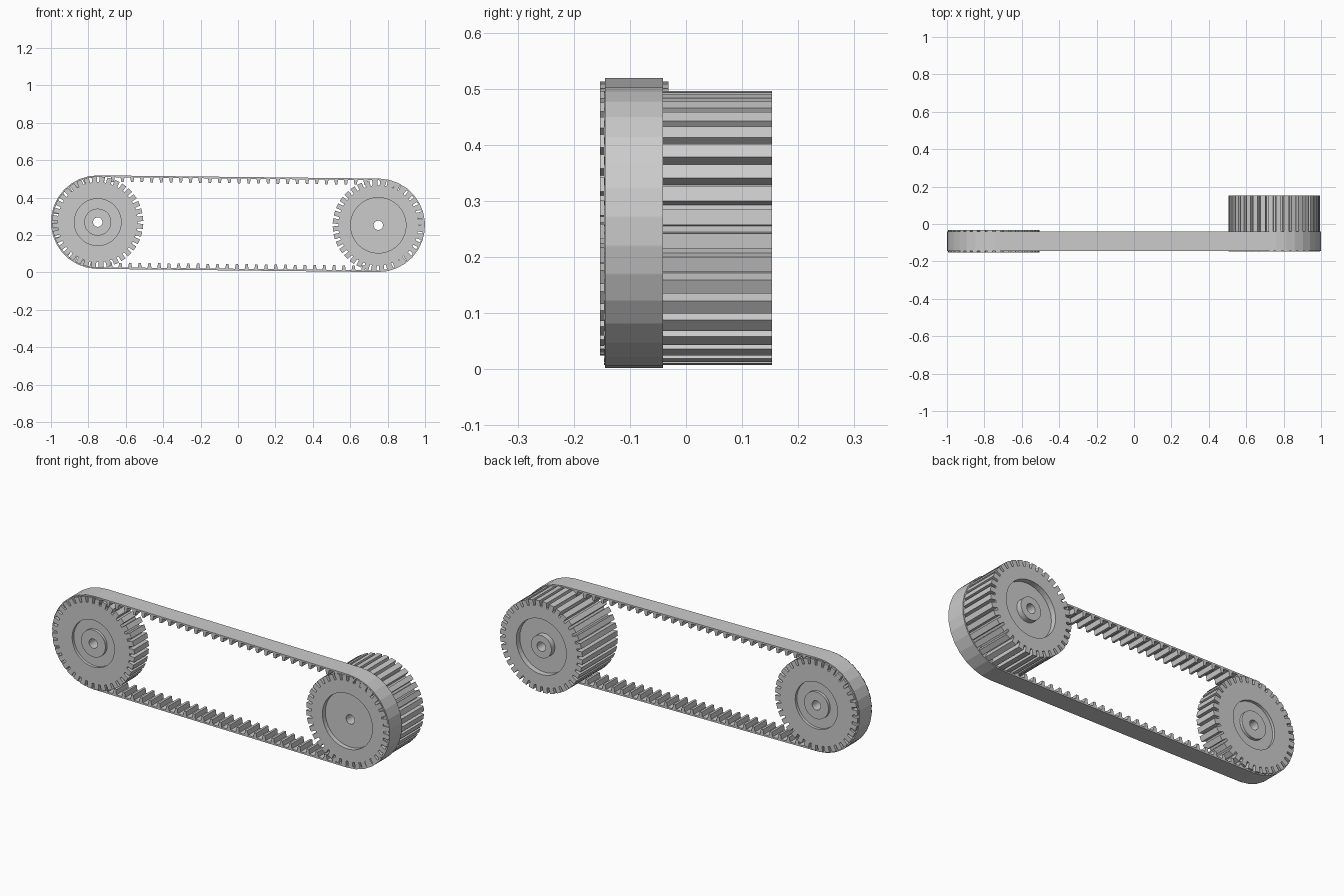
import bpy
import bmesh
from math import radians, sin, cos, pi, hypot, atan2
from mathutils import Vector, Matrix

cube = bpy.data.objects.get("Cube")
if cube:
    bpy.data.objects.remove(cube)

GREY = (0.6, 0.6, 0.6, 1)
grey = bpy.data.materials.new("plain grey")
grey.use_nodes = True
grey.diffuse_color = GREY
grey.node_tree.nodes["Principled BSDF"].inputs["Base Color"].default_value = GREY

LEFT = Vector((-0.75, 0, 0.269))
RIGHT = Vector((0.75, 0, 0.252))
BELT_R = 0.25
WHEEL_R = 0.244
TEETH = 36


def loft(name, rings):
    """Join closed rings of equal length into a closed tube."""
    bm = bmesh.new()
    loops = [[bm.verts.new(p) for p in ring] for ring in rings]
    for a, b in zip(loops, loops[1:] + loops[:1]):
        for i in range(len(a)):
            bm.faces.new((a[i - 1], a[i], b[i], b[i - 1]))
    bmesh.ops.recalc_face_normals(bm, faces=bm.faces)
    mesh = bpy.data.meshes.new(name)
    bm.to_mesh(mesh)
    bm.free()
    mesh.materials.append(grey)
    obj = bpy.data.objects.new(name, mesh)
    bpy.context.collection.objects.link(obj)
    return obj


def slot_points():
    """Angle of every slot corner, and whether it lies at the slot root."""
    for k in range(TEETH):
        for offset, root in ((-1.8, False), (-1.5, True), (1.5, True), (1.8, False)):
            yield radians(360 / TEETH * k - 0.5 + offset), root


def pulley(name, centre, section):
    """Revolve (radius, y) pairs; a radius of None is the toothed rim."""
    rings = []
    for radius, y in section:
        ring = []
        for angle, root in slot_points():
            r = radius or (WHEEL_R - 0.03 if root else WHEEL_R)
            ring.append(centre + Vector((r * cos(angle), y, r * sin(angle))))
        rings.append(ring)
    return loft(name, rings)


def recess(inner, outer, y, floor):
    """Hub face, sunken ring and its outer wall."""
    return [(inner, y), (inner, floor), (outer, floor), (outer, y)]


BORE = 0.025
# Narrow pulley, with a hub on both faces
front, back = -0.153, -0.031
pulley("narrow_pulley", LEFT,
       [(BORE, front)] + recess(0.072, 0.125, front, front + 0.015)
       + [(None, front), (None, back)]
       + recess(0.072, 0.125, back, back - 0.015)[::-1] + [(BORE, back)])

# Wide pulley, with a plain recess in front and a hub at the back
front, back = -0.146, 0.153
pulley("wide_pulley", RIGHT,
       [(BORE, front + 0.025), (0.148, front + 0.025), (0.148, front),
        (None, front), (None, back)]
       + recess(0.06, 0.148, back, back - 0.03)[::-1] + [(BORE, back)])

# Toothed belt around both pulleys
span = (RIGHT - LEFT).length
tilt = atan2(RIGHT.z - LEFT.z, RIGHT.x - LEFT.x)
arc = pi * BELT_R
total = 2 * (span + arc)
LINKS = 88


def belt_path(s):
    """Point on the outer belt line at arc length s, in the x-z plane."""
    s %= total
    flip = 1
    if s >= total / 2:
        s -= total / 2
        flip = -1
    if s < span:
        x, z = s - span / 2, BELT_R
    else:
        turn = (s - span) / BELT_R
        x, z = span / 2 + BELT_R * sin(turn), BELT_R * cos(turn)
    return Vector((x * flip, 0, z * flip))


frame = Matrix.Translation((LEFT + RIGHT) / 2) @ Matrix.Rotation(-tilt, 4, "Y")
outer, inner = [], []
for k in range(LINKS):
    start = belt_path(total * k / LINKS)
    end = belt_path(total * (k + 1) / LINKS)
    along = (end - start).normalized()
    inward = Vector((along.z, 0, -along.x))
    # Flat link with one tapered tooth in its middle
    for t, depth in ((0.02, 0.009), (0.3, 0.009), (0.38, 0.034),
                     (0.62, 0.034), (0.7, 0.009), (0.98, 0.009)):
        p = start.lerp(end, t)
        outer.append(frame @ p)
        inner.append(frame @ (p + inward * depth))


def at_y(points, y):
    return [Vector((p.x, y, p.z)) for p in points]


loft("toothed_belt", [at_y(outer, -0.144), at_y(outer, -0.041),
                      at_y(inner, -0.041), at_y(inner, -0.144)])
